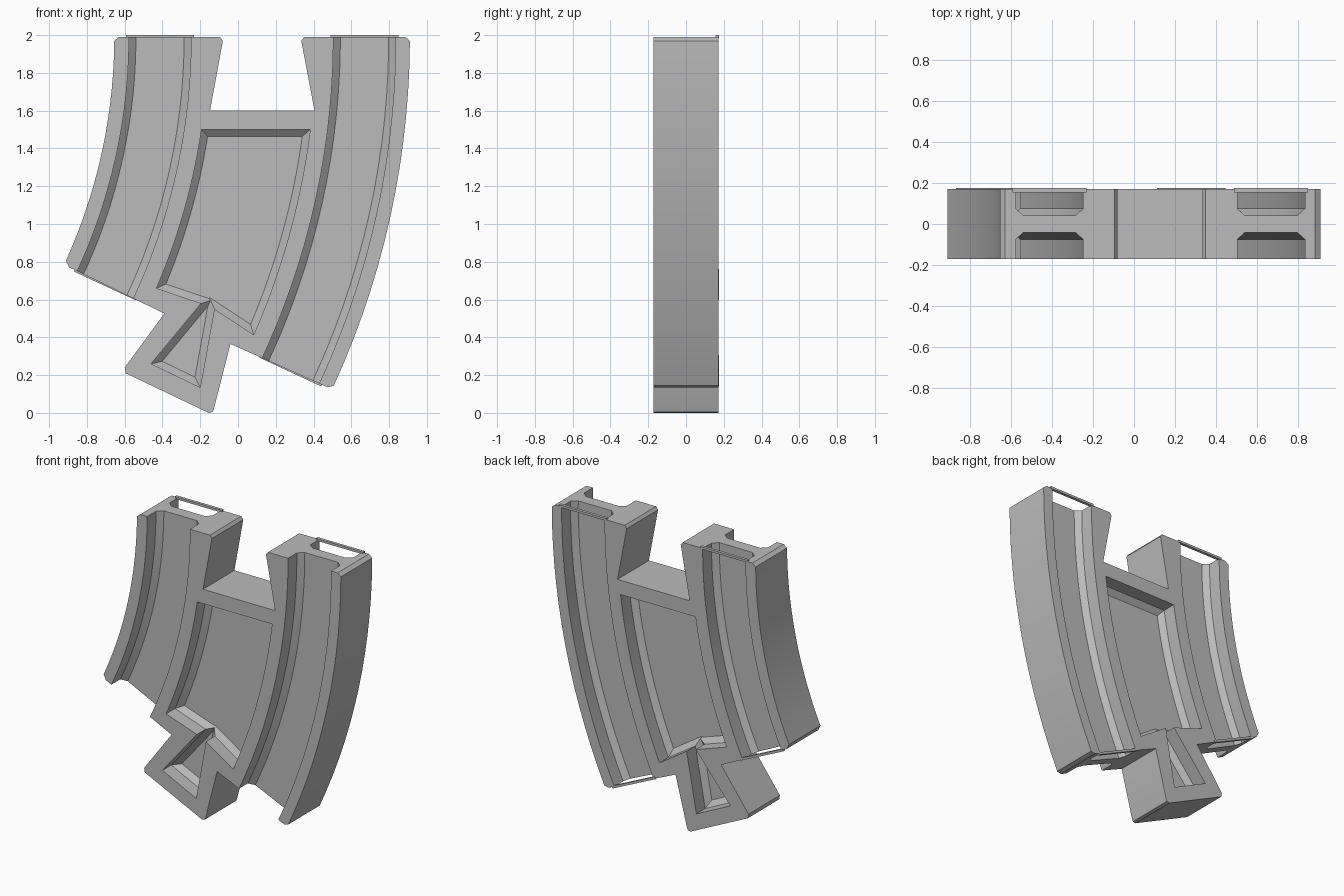
import bpy, bmesh, math
from mathutils import Vector

if "Cube" in bpy.data.objects:
    bpy.data.objects.remove(bpy.data.objects["Cube"], do_unlink=True)

CX, TOP = -3.52, 1.99      # centre of the bend
SWEEP = 24.9               # bend in degrees
HALF = 0.172               # half thickness
SLOPE = 0.037              # width of the sloped foot of each wall
GROOVES = {"left": (4.025, 4.355), "right": (2.943, 3.272)}

grey = bpy.data.materials.new("plain grey")
grey.use_nodes = True
grey.diffuse_color = (0.5, 0.5, 0.5, 1)
grey.node_tree.nodes["Principled BSDF"].inputs["Base Color"].default_value = (0.5, 0.5, 0.5, 1)


def at(r, deg, shift=0):
    """Point on the bend; shift moves it along the track."""
    a = math.radians(deg)
    return Vector((CX + r * math.cos(a) - shift * math.sin(a),
                   TOP - r * math.sin(a) - shift * math.cos(a)))


def arc(r, a, b, n=14):
    return [at(r, a + (b - a) * i / n) for i in range(n + 1)]


def inset(pts, d):
    """Mitred inward offset of a closed outline."""
    n = len(pts)
    area = sum(pts[i].x * pts[(i + 1) % n].y - pts[(i + 1) % n].x * pts[i].y for i in range(n))
    s = 1 if area > 0 else -1
    out = []
    for i, p in enumerate(pts):
        u = (p - pts[i - 1]).normalized()
        v = (pts[(i + 1) % n] - p).normalized()
        nu, nv = Vector((-u.y, u.x)) * s, Vector((-v.y, v.x)) * s
        out.append(p + (nu + nv) * d / (1 + nu.dot(nv)))
    return out


def loft(name, rings):
    """Solid through matching outlines, each given as (points, y)."""
    bm = bmesh.new()
    loops = [[bm.verts.new((p[0], y, p[1])) for p in pts] for pts, y in rings]
    bm.faces.new(loops[0])
    bm.faces.new(loops[-1])
    for a, b in zip(loops, loops[1:]):
        for i in range(len(a)):
            j = (i + 1) % len(a)
            bm.faces.new((a[i], a[j], b[j], b[i]))
    bmesh.ops.recalc_face_normals(bm, faces=bm.faces)
    mesh = bpy.data.meshes.new(name)
    bm.to_mesh(mesh)
    bm.free()
    mesh.materials.append(grey)
    obj = bpy.data.objects.new(name, mesh)
    bpy.context.collection.objects.link(obj)
    return obj


def carve(body, outer, inner):
    """Sink a recess with sloped feet into both the front and the back."""
    for side in (-1, 1):
        cutter = loft("recess_cutter", [(outer, side * 0.4), (outer, side * 0.075),
                                        (inner, side * 0.042)])
        cutter.hide_render = True
        mod = body.modifiers.new("recess", 'BOOLEAN')
        mod.operation, mod.solver, mod.object = 'DIFFERENCE', 'EXACT', cutter
        bpy.context.view_layer.objects.active = body
        bpy.ops.object.modifier_apply(modifier=mod.name)
        bpy.data.objects.remove(cutter, do_unlink=True)


# Track body: curved sides, dovetail slot at the top, dovetail tab at the bottom
R_IN, R_OUT = 2.865, 4.43
outline = [Vector(p) for p in ((-0.095, 1.99), (-0.08, 1.97), (-0.148, 1.6),
                               (0.405, 1.6), (0.335, 1.97), (0.35, 1.99))]
outline += [at(R_OUT - 0.025, 0)] + arc(R_OUT, 0.27, SWEEP - 0.27) + [at(R_OUT - 0.025, SWEEP)]
outline += [Vector(p) for p in ((-0.04, 0.365), (-0.128, 0.02), (-0.135, 0.005), (-0.155, 0.0),
                                (-0.595, 0.21), (-0.6, 0.24), (-0.39, 0.526))]
outline += [at(R_IN + 0.03, SWEEP)] + arc(R_IN, SWEEP - 0.5, 0.4) + [at(R_IN + 0.025, 0)]
body = loft("track_body", [(outline, -HALF), (outline, HALF)])

# Wheel grooves, running out through both ends
for r0, r1 in GROOVES.values():
    rings = [arc(a, -1, SWEEP + 1, 16) + arc(b, SWEEP + 1, -1, 16)
             for a, b in ((r0, r1), (r0 + SLOPE, r1 - SLOPE))]
    carve(body, *rings)

# Middle recess, joined to the recess in the tab
recess = arc(3.363, 23.3, 8.38) + arc(3.933, 7.15, 23.63)
recess += [Vector(p) for p in ((-0.125, 0.55), (-0.2, 0.135), (-0.46, 0.26), (-0.195, 0.58))]
carve(body, recess, inset(recess, SLOPE))

bpy.ops.object.select_all(action='DESELECT')
body.select_set(True)
bpy.context.view_layer.objects.active = body
bpy.ops.object.shade_smooth_by_angle(angle=math.radians(20))

# Thin bars bridging the back grooves at each end
for side, (r0, r1) in GROOVES.items():
    for end, deg, s0, s1 in (("top", 0, -0.01, 0.006), ("bottom", SWEEP, -0.006, 0.01)):
        a, b = r0 - 0.016, r1 + 0.016
        pts = [at(a, deg, s0), at(b, deg, s0), at(b, deg, s1), at(a, deg, s1)]
        loft(f"{side}_{end}_bar", [(pts, 0.155), (pts, 0.175)])
